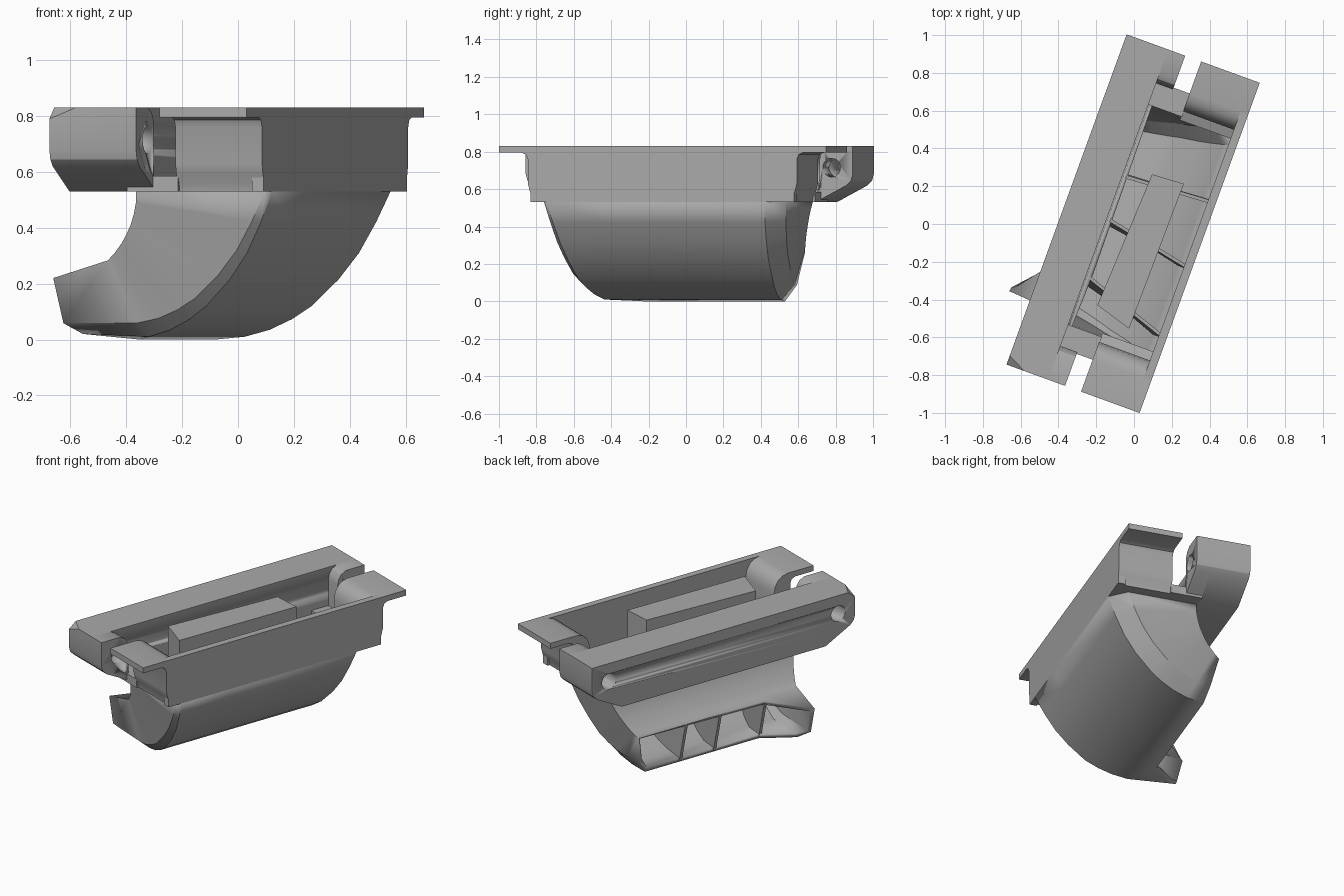
import bpy, bmesh, math
from mathutils import Vector

cube = bpy.data.objects.get("Cube")
if cube:
    bpy.data.objects.remove(cube, do_unlink=True)

TURN = math.radians(-20)      # whole part is turned about z; local x = across, y = along
grey = bpy.data.materials.new("plain_grey")
grey.use_nodes = True
tone = (0.4, 0.4, 0.4, 1)
grey.diffuse_color = tone
grey.node_tree.nodes["Principled BSDF"].inputs["Base Color"].default_value = tone


def finish(name, bm, smooth=True):
    bmesh.ops.recalc_face_normals(bm, faces=bm.faces)
    mesh = bpy.data.meshes.new(name)
    bm.to_mesh(mesh)
    bm.free()
    mesh.materials.append(grey)
    ob = bpy.data.objects.new(name, mesh)
    bpy.context.collection.objects.link(ob)
    ob.rotation_euler.z = TURN
    if smooth:
        bpy.ops.object.select_all(action="DESELECT")
        ob.select_set(True)
        bpy.context.view_layer.objects.active = ob
        bpy.ops.object.shade_smooth_by_angle(angle=math.radians(28))
    return ob


def prism_mesh(points, offset):
    """Extrude a closed outline by an offset."""
    bm = bmesh.new()
    face = bm.faces.new([bm.verts.new(p) for p in points])
    top = bmesh.ops.extrude_face_region(bm, geom=[face], use_keep_orig=True)["geom"]
    bmesh.ops.translate(bm, vec=offset, verts=[g for g in top if isinstance(g, bmesh.types.BMVert)])
    return bm


def side_prism(name, outline, x0, x1, sign=1):
    """Extrude a lengthwise (y, z) outline across x."""
    return finish(name, prism_mesh([(x0, sign * y, z) for y, z in outline], (x1 - x0, 0, 0)))


def block(name, x0, x1, y0, y1, z0, z1):
    pts = [(x0, y0, z0), (x1, y0, z0), (x1, y1, z0), (x0, y1, z0)]
    return finish(name, prism_mesh(pts, (0, 0, z1 - z0)), False)


# Pivot hole cutters
cutters = []
for sign in (-1, 1):
    ring = [(-0.5, sign * 0.81 + 0.05 * math.cos(a), 0.715 + 0.05 * math.sin(a))
            for a in (math.tau * i / 32 for i in range(32))]
    ob = finish("hole_cutter", prism_mesh(ring, (0.6, 0, 0)))
    ob.hide_render = True
    ob.hide_set(True)
    cutters.append(ob)


def drill(ob):
    for c in cutters:
        mod = ob.modifiers.new("hole", "BOOLEAN")
        mod.object = c
        mod.solver = "EXACT"


# Long side beam with sloped ends and one clipped corner
half = [(0.93, 0.83), (0.93, 0.68), (0.92, 0.645), (0.895, 0.62), (0.72, 0.53)]
outline = half + [(-y, z) for y, z in reversed(half)]
bm = prism_mesh([(-0.38, y, z) for y, z in outline], (0.235, 0, 0))
bmesh.ops.recalc_face_normals(bm, faces=bm.faces)
a, b, c = Vector((-0.28, -0.93, 0.83)), Vector((-0.38, -0.93, 0.79)), Vector((-0.38, -0.88, 0.83))
normal = (b - a).cross(c - a)
if normal.z < 0:
    normal.negate()
bmesh.ops.bisect_plane(bm, geom=bm.verts[:] + bm.edges[:] + bm.faces[:],
                       plane_co=a, plane_no=normal, clear_outer=True)
bmesh.ops.holes_fill(bm, edges=[e for e in bm.edges if e.is_boundary])
drill(finish("side_beam", bm))

# End pieces: pivot lug, end wall with lip, low ledge
lug = [(0.74, 0.54), (0.74, 0.75), (0.747, 0.785), (0.765, 0.812), (0.80, 0.83)] + half
lip = [(0.93, 0.83), (0.93, 0.795), (0.80, 0.795), (0.776, 0.785), (0.765, 0.76),
       (0.765, 0.63), (0.755, 0.59), (0.74, 0.56), (0.735, 0.53), (0.60, 0.53),
       (0.60, 0.56), (0.65, 0.58), (0.65, 0.72), (0.658, 0.765), (0.68, 0.80),
       (0.71, 0.822), (0.75, 0.83)]
for sign, end in ((1, "back"), (-1, "front")):
    drill(side_prism(end + "_pivot_lug", lug, -0.15, -0.05, sign))
    side_prism(end + "_end_wall", lip, 0.04, 0.37, sign)
    block(end + "_ledge", -0.15, 0.045, sign * 0.62, sign * 0.75, 0.53, 0.585)

# Outer side wall
block("outer_wall", 0.326, 0.37, -0.75, 0.75, 0.53, 0.83)

# Curved duct: matching points on its outer and inner bends
outer = [(0.37, 0.53), (0.32, 0.42), (0.26, 0.31), (0.187, 0.215), (0.09, 0.12),
         (0.02, 0.073), (-0.06, 0.035), (-0.15, 0.01), (-0.257, 0)]
inner = [(-0.14, 0.53), (-0.147, 0.49), (-0.16, 0.45), (-0.178, 0.41), (-0.2, 0.375),
         (-0.225, 0.342), (-0.255, 0.31), (-0.287, 0.283), (-0.32, 0.26)]
bm = bmesh.new()
rows = []
last = len(outer) - 1
for i, (o, n) in enumerate(zip(outer, inner)):
    t = i / last
    y0, y1 = -0.68 + 0.12 * t, 0.67 - 0.11 * t
    o, n = Vector((o[0], 0, o[1])), Vector((n[0], 0, n[1]))
    step = (n - o).normalized()
    low0, low1 = o + step * (0.02 + 0.04 * t), o + step * 0.09
    flare = Vector((-0.18, 0, -0.04)) if i == last else Vector()
    rise = Vector((-0.19, 0, 0.0)) if i == last else Vector()
    kink = Vector((0, -0.33, 0))
    ring = [o + rise * 0.8 + Vector((0, y0 + 0.02 + 0.04 * t, 0.02 * (i == last))), o + kink,
            o + Vector((0, y1 - 0.09, 0)), low1 + Vector((0, y1 - 0.03 * t, 0)),
            n + Vector((0, y1, 0)), n + kink,
            n + flare + Vector((0, y0, 0)), low0 + rise + Vector((0, y0, 0))]
    rows.append([bm.verts.new(p) for p in ring])
for r0, r1 in zip(rows, rows[1:]):
    for k in range(8):
        m = (k + 1) % 8
        bm.faces.new((r0[k], r0[m], r1[m], r1[k]))
bmesh.ops.recalc_face_normals(bm, faces=bm.faces)
# make the shell face outward so its thickness grows inward
probe = max(bm.faces, key=lambda f: f.calc_center_median().x)
if probe.normal.x < 0:
    bmesh.ops.reverse_faces(bm, faces=bm.faces)
mesh_duct = finish("curved_duct", bm)
shell = mesh_duct.modifiers.new("shell", "SOLIDIFY")
shell.thickness = 0.028
shell.offset = -1

# Thin guide vanes across the duct, slightly skewed
for k, (right, left) in enumerate(((0.24, 0.21), (-0.13, -0.03), (-0.52, -0.35))):
    path = []
    for o, n in zip(outer, inner):
        o, n = Vector(o), Vector(n)
        path.append((o.lerp(n, 0.03), n.lerp(o, 0.03)))
    loop = [p[0] for p in path] + [p[1] for p in reversed(path)]
    pts = []
    for p in loop:
        w = min(max((p.x + 0.14) / 0.44, 0), 1)
        pts.append((p.x, left + (right - left) * w, p.y))
    finish("guide_vane_%d" % (k + 1), prism_mesh(pts, (0, 0.018, 0)), False)

# Central bar standing in the opening
finish("central_bar", prism_mesh([(0, 0.28, 0.42), (0.175, 0.29, 0.42), (0.165, -0.53, 0.42),
                                  (-0.035, -0.47, 0.42)], (0, 0, 0.4)), False)
